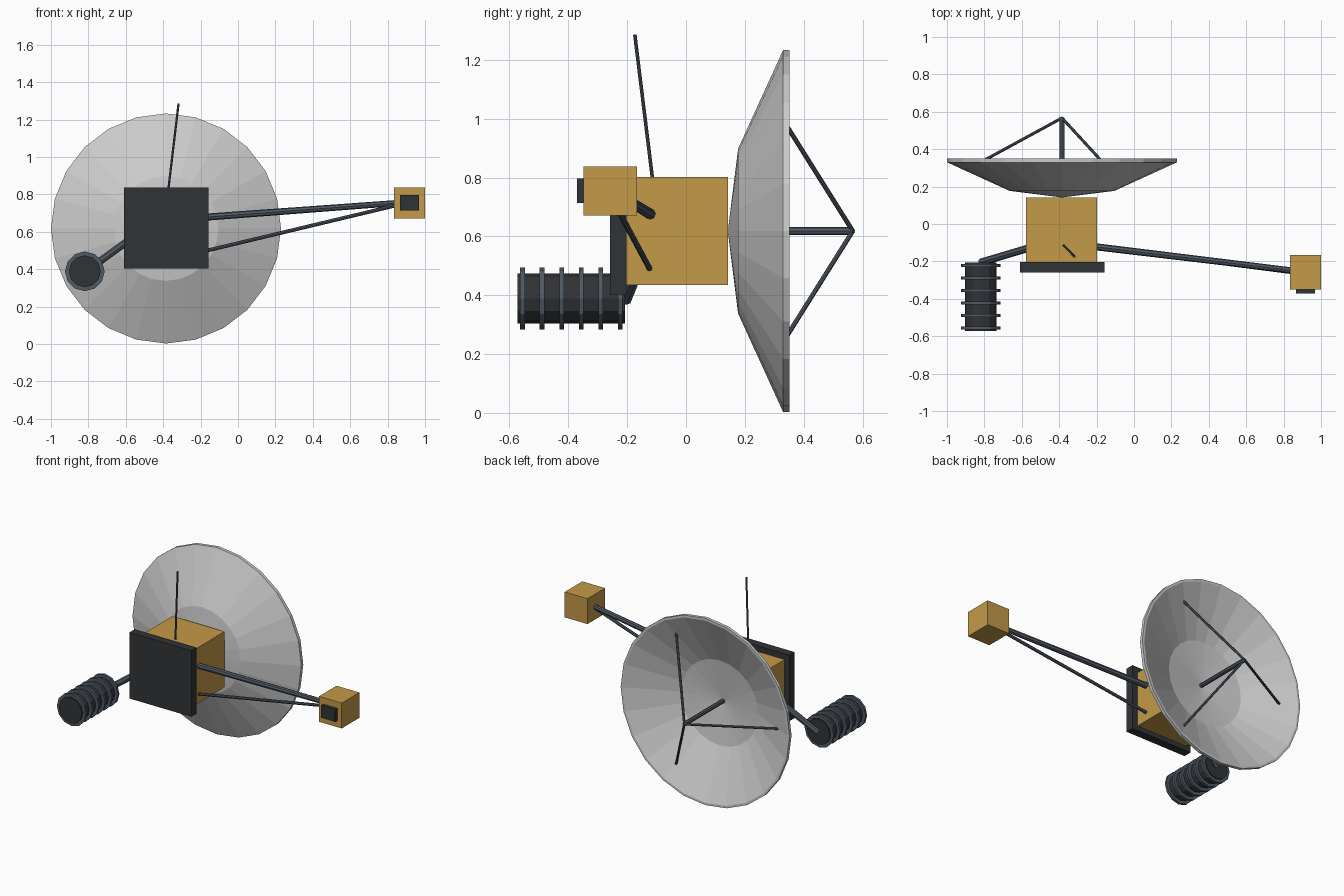
import bpy, bmesh, math
from mathutils import Vector, Matrix

if "Cube" in bpy.data.objects:
    bpy.data.objects.remove(bpy.data.objects["Cube"])


def material(name, rgb):
    m = bpy.data.materials.new(name)
    m.diffuse_color = (*rgb, 1)
    m.use_nodes = True
    m.node_tree.nodes["Principled BSDF"].inputs["Base Color"].default_value = m.diffuse_color
    return m


GOLD = material("gold_foil", (0.55, 0.32, 0.065))
DARK = material("dark_panel", (0.03, 0.033, 0.038))
STEEL = material("strut_steel", (0.08, 0.10, 0.13))


def finish(name, bm, mat=None):
    bmesh.ops.recalc_face_normals(bm, faces=bm.faces)
    me = bpy.data.meshes.new(name)
    bm.to_mesh(me)
    bm.free()
    ob = bpy.data.objects.new(name, me)
    bpy.context.collection.objects.link(ob)
    if mat:
        me.materials.append(mat)
    return ob


def box(name, lo, hi, mat):
    lo, hi = Vector(lo), Vector(hi)
    bm = bmesh.new()
    bmesh.ops.create_cube(bm, size=1, matrix=Matrix.Translation((lo + hi) / 2)
                          @ Matrix.Diagonal((*(hi - lo), 1)))
    return finish(name, bm, mat)


def rod(name, a, b, r1, r2=None, mat=STEEL, sides=8):
    a, b = Vector(a), Vector(b)
    d = b - a
    rot = d.to_track_quat('Z', 'Y').to_matrix().to_4x4()
    bm = bmesh.new()
    bmesh.ops.create_cone(bm, cap_ends=True, segments=sides, radius1=r1,
                          radius2=r1 if r2 is None else r2, depth=d.length,
                          matrix=Matrix.Translation((a + b) / 2) @ rot)
    return finish(name, bm, mat)


def lathe_y(name, profile, cx, cz, sides):
    # revolve (radius, y) points around an axis parallel to y
    bm = bmesh.new()
    vs = [bm.verts.new((cx + r, y, cz)) for r, y in profile]
    edges = [bm.edges.new(p) for p in zip(vs, vs[1:])]
    bmesh.ops.spin(bm, geom=vs + edges, cent=(cx, 0, cz), axis=(0, 1, 0),
                   angle=2 * math.pi, steps=sides)
    bmesh.ops.remove_doubles(bm, verts=bm.verts, dist=1e-4)
    return finish(name, bm)


CX, CZ = -0.385, 0.618

# Body and front shield
box("body", (-0.577, -0.203, 0.434), (-0.198, 0.143, 0.801), GOLD)
box("front_panel", (-0.61, -0.258, 0.403), (-0.159, -0.203, 0.838), DARK)

# Dish: back shell, rim band, inner bowl
lathe_y("dish", [(0, 0.142), (0.28, 0.177), (0.615, 0.33), (0.615, 0.351),
                 (0.60, 0.351), (0.28, 0.199), (0, 0.163)], CX, CZ, 24)

# Feed mast and tripod
APEX = (CX, 0.567, CZ)
rod("feed_mast", (CX, 0.15, CZ), APEX, 0.014)
for i in range(3):
    t = math.pi + i * 2 * math.pi / 3
    foot = (CX + 0.5 * math.cos(t), 0.295, CZ + 0.5 * math.sin(t))
    rod(f"feed_strut_{i + 1}", foot, APEX, 0.008)

# Instrument boom with its brace, camera box and lens
rod("boom", (-0.22, -0.12, 0.675), (0.86, -0.25, 0.755), 0.019, 0.016)
rod("boom_brace", (-0.22, -0.122, 0.487), (0.86, -0.26, 0.745), 0.01)
box("instrument_box", (0.834, -0.349, 0.671), (1.0, -0.166, 0.838), GOLD)
box("instrument_lens", (0.866, -0.371, 0.714), (0.968, -0.345, 0.796), DARK)

# Whip antenna
rod("whip_antenna", (-0.378, -0.112, 0.78), (-0.318, -0.174, 1.285), 0.006)

# Power generator: arm, core and cooling fins
PX, PZ = -0.819, 0.389
rod("generator_arm", (-0.55, -0.125, 0.58), (PX, -0.205, PZ - 0.005), 0.02)
rod("generator_core", (PX, -0.207, PZ), (PX, -0.573, PZ), 0.085, mat=DARK, sides=12)
for i in range(6):
    y = -0.223 - i * 0.0666
    rod(f"generator_fin_{i + 1}", (PX, y + 0.008, PZ), (PX, y - 0.008, PZ), 0.106, sides=12)
